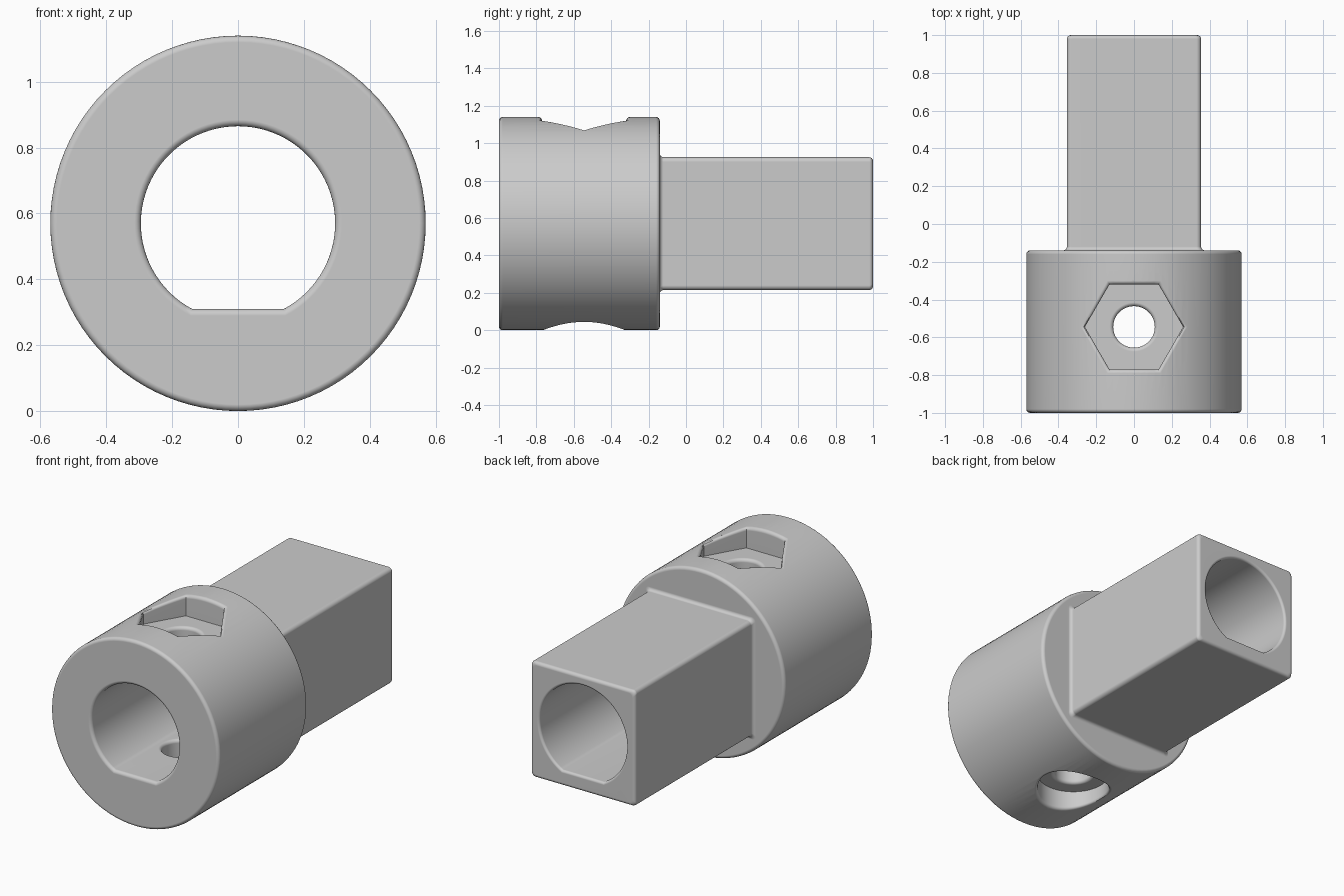
import bpy
import bmesh
from math import sin, cos, pi, sqrt, asin, radians

if "Cube" in bpy.data.objects:
    bpy.data.objects.remove(bpy.data.objects["Cube"])

COLLAR_R = 0.57      # collar radius, also the axis height
BORE_R = 0.295
BORE_FLAT = 0.26     # distance of the bore flat below the axis
SHOULDER = -0.14     # y where the collar meets the shank
HOLE_Y = -0.545      # y of the cross bolt
NUT_FLOOR = 0.43     # pocket floors, measured from the axis
HEAD_FLOOR = -0.44
F = 0.02             # fillet radius

grey = bpy.data.materials.new("plain grey")
grey.use_nodes = True
grey.diffuse_color = (0.6, 0.6, 0.6, 1)
grey.node_tree.nodes["Principled BSDF"].inputs["Base Color"].default_value = (0.6, 0.6, 0.6, 1)


# Outlines: each returns a function giving the 2D outline grown by an offset
def circle(r, n):
    return lambda o: [((r + o) * cos(2 * pi * i / n), (r + o) * sin(2 * pi * i / n)) for i in range(n)]


def rounded_square(half, c):
    def outline(o):
        k = half + o - c
        pts = []
        for q in range(4):
            mid = pi / 4 + q * pi / 2
            cx, cy = k * sqrt(2) * cos(mid), k * sqrt(2) * sin(mid)
            for i in range(6):
                a = q * pi / 2 + i * pi / 10
                pts.append((cx + c * cos(a), cy + c * sin(a)))
        return pts
    return outline


def flatted_circle(r, flat, n):
    def outline(o):
        a0 = asin((flat + o) / (r + o))
        angles = [-a0 + (pi + 2 * a0) * i / n for i in range(n + 1)]
        return [((r + o) * cos(a), (r + o) * sin(a)) for a in angles]
    return outline


def hexagon(apothem, steps):
    def outline(o):
        r = (apothem + o) / cos(pi / 6)
        c = [(r * cos(i * pi / 3), r * sin(i * pi / 3)) for i in range(7)]
        return [(a[0] + (b[0] - a[0]) * s / steps, a[1] + (b[1] - a[1]) * s / steps)
                for a, b in zip(c, c[1:]) for s in range(steps)]
    return outline


def arc(r, n=4):
    """Quarter fillet as (offset, depth), from wall to end face."""
    return [(r - r * cos(i * pi / 2 / n), r - r * sin(i * pi / 2 / n)) for i in range(n + 1)]


def along_y(u, v, h):
    return (u, h, v)


def along_z(u, v, h):
    return (u, v + HOLE_Y, h)


def loft(name, outline, stations, place):
    """Skin the outline through (offset, height); height may depend on u."""
    bm = bmesh.new()
    rings = []
    for o, h in stations:
        rings.append([bm.verts.new(place(u, v, h(u) if callable(h) else h)) for u, v in outline(o)])
    n = len(rings[0])
    for a, b in zip(rings, rings[1:]):
        for i in range(n):
            j = (i + 1) % n
            bm.faces.new((a[i], a[j], b[j], b[i]))
    bm.faces.new(rings[0][::-1])
    bm.faces.new(rings[-1])
    bmesh.ops.recalc_face_normals(bm, faces=bm.faces)
    mesh = bpy.data.meshes.new(name)
    bm.to_mesh(mesh)
    bm.free()
    mesh.materials.append(grey)
    obj = bpy.data.objects.new(name, mesh)
    bpy.context.collection.objects.link(obj)
    return obj


def combine(target, other, operation):
    bpy.context.view_layer.objects.active = target
    mod = target.modifiers.new(operation.lower(), 'BOOLEAN')
    mod.operation = operation
    mod.solver = 'EXACT'
    mod.object = other
    bpy.ops.object.modifier_apply(modifier=mod.name)
    bpy.data.objects.remove(other)


def collar_height(sign, depth):
    return lambda u: sign * (sqrt(COLLAR_R ** 2 - u * u) - depth)


def bore_height(depth):
    return lambda u: sqrt(BORE_R ** 2 - u * u) + depth


# Collar with rounded rims
rim = [(-o, d) for o, d in arc(F)]
adapter = loft("shank_adapter", circle(COLLAR_R, 96),
               [(o, -1 + d) for o, d in rim[::-1]] + [(o, SHOULDER - d) for o, d in rim], along_y)

# Square shank, filleted into the collar and rounded at its end
shank = loft("square_shank", rounded_square(0.355, 0.025),
             [(F, SHOULDER - 0.2)] + [(o, SHOULDER + d) for o, d in arc(F)[::-1]]
             + [(o, 1 - d) for o, d in rim], along_y)
combine(adapter, shank, 'UNION')

# Flatted bore right through, with eased mouths
B = 0.015
bore = loft("bore_cutter", flatted_circle(BORE_R, BORE_FLAT, 72),
            [(F, -1.1)] + [(o, -1 + d) for o, d in arc(F)[::-1]]
            + [(o, 1 - d) for o, d in arc(B)] + [(B, 1.1)], along_y)

# Hexagonal nut pocket whose rim follows the collar surface
nut_pocket = loft("nut_pocket_cutter", hexagon(0.225, 10),
                  [(0, NUT_FLOOR)] + [(o, collar_height(1, d)) for o, d in arc(F)] + [(F, 0.7)], along_z)

# Round bolt head pocket underneath
head_pocket = loft("head_pocket_cutter", circle(0.205, 64),
                   [(0, HEAD_FLOOR)] + [(o, collar_height(-1, d)) for o, d in arc(F)] + [(F, -0.7)], along_z)

# Bolt holes between the pockets and the bore
upper_hole = loft("upper_hole_cutter", circle(0.11, 48),
                  [(F, 0)] + [(o, bore_height(d)) for o, d in arc(F)[::-1]]
                  + [(o, NUT_FLOOR - d) for o, d in arc(F)] + [(F, NUT_FLOOR + 0.03)], along_z)
lower_hole = loft("lower_hole_cutter", circle(0.11, 48),
                  [(F, 0)] + [(o, -BORE_FLAT - d) for o, d in arc(F)[::-1]]
                  + [(o, HEAD_FLOOR + d) for o, d in arc(F)] + [(F, HEAD_FLOOR - 0.03)], along_z)

for cutter in (bore, nut_pocket, head_pocket, upper_hole, lower_hole):
    combine(adapter, cutter, 'DIFFERENCE')

# Stand on the ground and smooth the curved faces
adapter.location.z = COLLAR_R
bpy.ops.object.select_all(action='DESELECT')
adapter.select_set(True)
bpy.context.view_layer.objects.active = adapter
bpy.ops.object.shade_smooth_by_angle(angle=radians(32))
weighted = adapter.modifiers.new("even_shading", 'WEIGHTED_NORMAL')
weighted.keep_sharp = True
